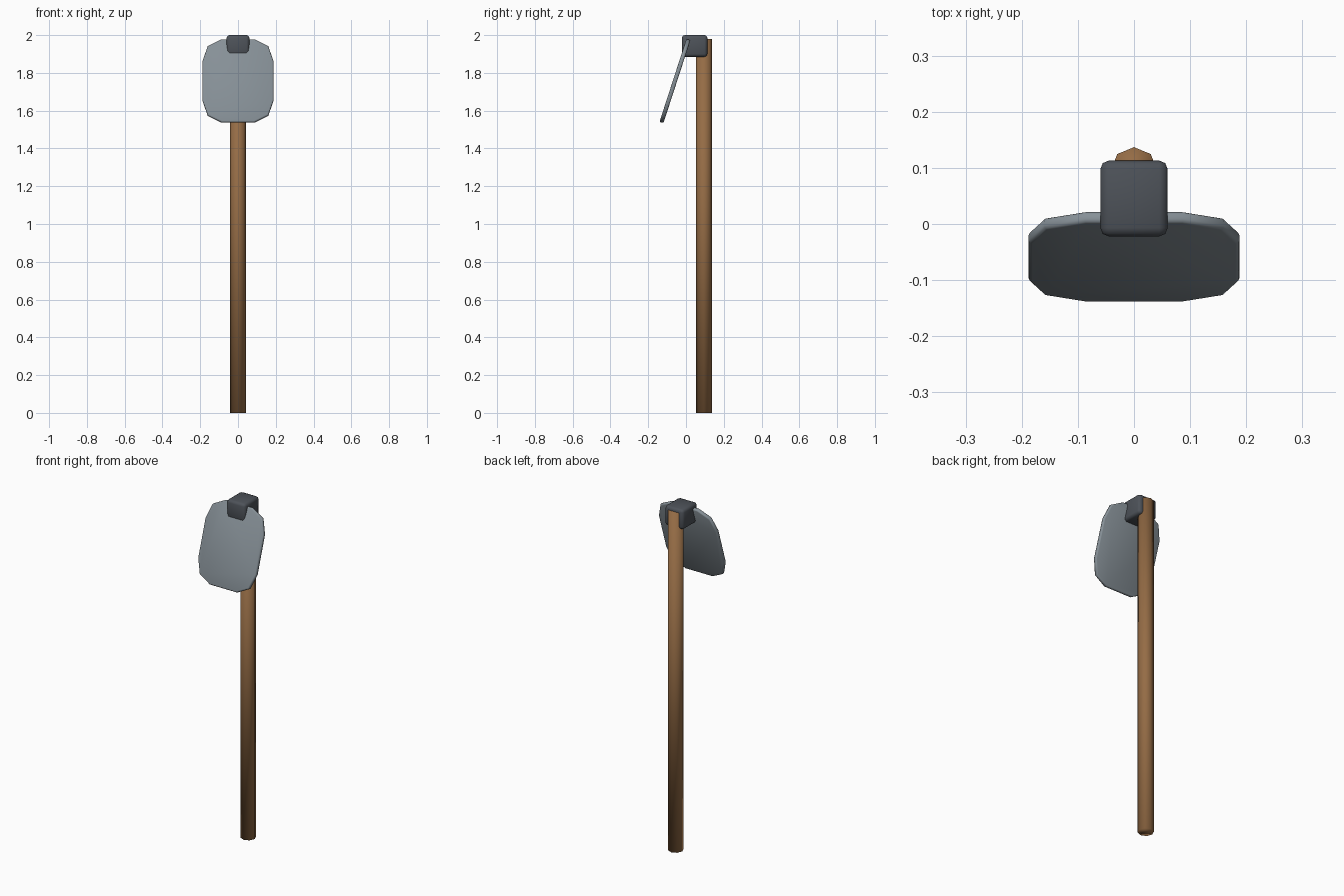
import bpy, bmesh
from math import radians
from mathutils import Matrix

if "Cube" in bpy.data.objects:
    bpy.data.objects.remove(bpy.data.objects["Cube"])


def finish(name, bm, colour, location=(0, 0, 0), tilt=0):
    bmesh.ops.recalc_face_normals(bm, faces=bm.faces)
    mesh = bpy.data.meshes.new(name)
    bm.to_mesh(mesh)
    bm.free()
    mesh.shade_smooth()
    mat = bpy.data.materials.new(name + "_colour")
    mat.diffuse_color = (*colour, 1)
    mat.use_nodes = True
    mat.node_tree.nodes["Principled BSDF"].inputs["Base Color"].default_value = mat.diffuse_color
    mesh.materials.append(mat)
    ob = bpy.data.objects.new(name, mesh)
    ob.location = location
    ob.rotation_euler.x = tilt
    bpy.context.collection.objects.link(ob)
    return ob


def bevel(ob, width, segments):
    mod = ob.modifiers.new("bevel", "BEVEL")
    mod.width = width
    mod.segments = segments
    mod.limit_method = "ANGLE"
    mod.angle_limit = radians(60)


# Handle: eight-sided pole with a corner facing straight back
bm = bmesh.new()
bmesh.ops.create_cone(bm, cap_ends=True, segments=8, radius1=0.042,
                      radius2=0.042, depth=1.98)
finish("handle", bm, (0.30, 0.15, 0.06), (0, 0.095, 0.99))

# Bracket: rounded block joining the blade to the pole
bm = bmesh.new()
bmesh.ops.create_cube(bm, size=1, matrix=Matrix.Diagonal((0.12, 0.135, 0.115, 1)))
bracket = finish("bracket", bm, (0.075, 0.085, 0.10), (0, 0.0455, 1.9425))
bevel(bracket, 0.015, 2)

# Blade: tilted plate with clipped corners and a softened rim
quarter = [(0.188, 0.11), (0.16, 0.193), (0.087, 0.231)]
outline = (quarter + [(-x, z) for x, z in reversed(quarter)]
           + [(-x, -z) for x, z in quarter]
           + [(x, -z) for x, z in reversed(quarter)])
bm = bmesh.new()
face = bm.faces.new([bm.verts.new((x, -0.011, z)) for x, z in outline])
ext = bmesh.ops.extrude_face_region(bm, geom=[face])["geom"]
bmesh.ops.translate(bm, vec=(0, 0.022, 0),
                    verts=[v for v in ext if isinstance(v, bmesh.types.BMVert)])
blade = finish("blade", bm, (0.24, 0.28, 0.31), (0, -0.0585, 1.757), radians(-18))
bevel(blade, 0.007, 2)
